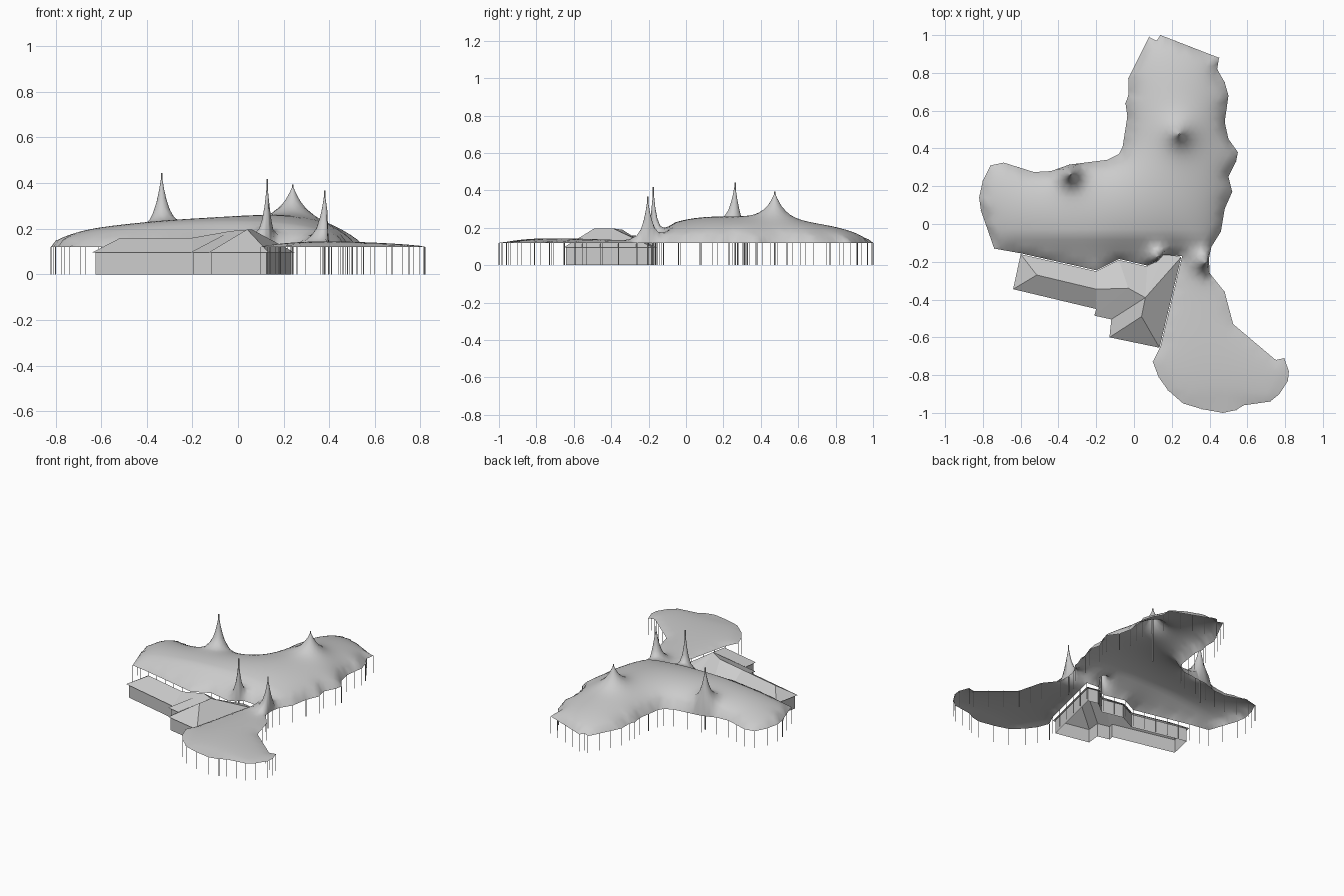
import bpy, bmesh, math
from mathutils import Vector
from mathutils.geometry import delaunay_2d_cdt

if "Cube" in bpy.data.objects:
    bpy.data.objects.remove(bpy.data.objects["Cube"])

EDGE_Z = 0.12

# Plan outline of the fabric canopy
OUTLINE = [Vector(p) for p in [
    (.08, .99), (.12, .97), (.14, 1), (.45, .88), (.44, .82), (.48, .75), (.50, .68),
    (.48, .54), (.50, .45), (.55, .38), (.54, .33), (.50, .25), (.52, .17), (.48, .08),
    (.46, -.04), (.41, -.12), (.397, -.18), (.40, -.26), (.48, -.36), (.525, -.53),
    (.75, -.72), (.795, -.71), (.82, -.78), (.815, -.83), (.77, -.90), (.72, -.94),
    (.58, -.96), (.54, -.985), (.47, -1), (.36, -.98), (.26, -.95), (.18, -.88),
    (.13, -.81), (.10, -.73), (.14, -.65), (.255, -.17), (.16, -.163), (.12, -.20),
    (.07, -.22), (-.08, -.185), (-.2, -.245), (-.6, -.155), (-.74, -.13), (-.81, .07),
    (-.82, .14), (-.80, .23), (-.76, .31), (-.69, .325), (-.53, .275), (-.44, .28),
    (-.34, .315), (-.14, .34), (-.08, .37), (-.06, .41), (-.035, .57), (-.045, .64),
    (-.03, .68), (-.03, .77)]]

# Peaks: x, y, top height, spread
PEAKS = [(-.335, .262, .44, .035), (.24, .475, .39, .055),
         (.128, -.175, .415, .02), (.38, -.205, .365, .028)]


def make_object(name, bm):
    mesh = bpy.data.meshes.new(name)
    bm.to_mesh(mesh)
    bm.free()
    ob = bpy.data.objects.new(name, mesh)
    bpy.context.collection.objects.link(ob)
    return ob


def subdivide(loop, step):
    out = []
    for a, b in zip(loop, loop[1:] + loop[:1]):
        n = max(1, round((b - a).length / step))
        out += [a.lerp(b, i / n) for i in range(n)]
    return out


def usable(p, loop, margin):
    inside = False
    for a, b in zip(loop, loop[1:] + loop[:1]):
        if (a.y > p.y) != (b.y > p.y) and p.x < a.x + (p.y - a.y) * (b.x - a.x) / (b.y - a.y):
            inside = not inside
        d = b - a
        t = min(1, max(0, (p - a).dot(d) / d.length_squared))
        if (a + d * t - p).length < margin:
            return False
    return inside


# Canopy: triangulated plan with staggered grid and rings around each peak
border = subdivide(OUTLINE, .03)
points = []
for px, py, top, w in PEAKS:
    points.append(Vector((px, py)))
    for k, r in enumerate((.005, .012, .022, .038, .06)):
        for i in range(12):
            a = math.tau * (i + k % 2 / 2) / 12
            q = Vector((px + r * math.cos(a), py + r * math.sin(a)))
            if usable(q, OUTLINE, .005):
                points.append(q)
STEP = .032
for j in range(-33, 40):
    for i in range(-28, 28):
        q = Vector(((i + j % 2 / 2) * STEP, j * STEP * .87))
        if all((q - Vector(p[:2])).length > .075 for p in PEAKS) and usable(q, OUTLINE, .014):
            points.append(q)
n = len(border)
verts, _, tris, *_ = delaunay_2d_cdt(border + points, [], [list(range(n))], 1, 1e-5)

bm = bmesh.new()
bv = [bm.verts.new((v.x, v.y, 0)) for v in verts]
for t in tris:
    bm.faces.new([bv[i] for i in t])
bmesh.ops.delete(bm, geom=[v for v in bm.verts if not v.link_faces], context='VERTS')
bm.verts.index_update()
bm.verts.ensure_lookup_table()

# Relax into an inflated membrane held at its border
u = [0.0] * len(bm.verts)
links = []
for v in bm.verts:
    if not v.is_boundary:
        ns = [e.other_vert(v).index for e in v.link_edges]
        load = sum(e.calc_length() ** 2 for e in v.link_edges) / len(ns) / 4
        links.append((v.index, ns, load))
for _ in range(220):
    for i, ns, load in links:
        u[i] += 1.5 * (sum(u[k] for k in ns) / len(ns) + load - u[i])
umax = max(u)


def base_height(v):
    t = min(1, max(0, (v.co.y + .28) / .22))
    return EDGE_Z + (.04 + .10 * t) * max(0, u[v.index] / umax) ** .6


base = [base_height(v) for v in bm.verts]
rise = []
for px, py, top, w in PEAKS:
    near = min(bm.verts, key=lambda v: (v.co.x - px) ** 2 + (v.co.y - py) ** 2)
    rise.append(top - base[near.index])
for v in bm.verts:
    v.co.z = base[v.index]
    if not v.is_boundary:
        for (px, py, top, w), h in zip(PEAKS, rise):
            v.co.z += h * math.exp(-math.hypot(v.co.x - px, v.co.y - py) / w)
for f in bm.faces:
    f.smooth = True
bmesh.ops.recalc_face_normals(bm, faces=bm.faces)
make_object("canopy", bm)


# Edge poles and central masts
def add_pole(bm, x, y, top, r):
    res = bmesh.ops.create_cone(bm, cap_ends=True, segments=6, radius1=r, radius2=r, depth=top)
    bmesh.ops.translate(bm, verts=res["verts"], vec=(x, y, top / 2))


bm = bmesh.new()
for p in subdivide(OUTLINE, .09):
    add_pole(bm, p.x, p.y, EDGE_Z, .0018)
make_object("edge_poles", bm)
bm = bmesh.new()
for px, py, top, w in PEAKS:
    add_pole(bm, px, py, top + .003, .004)
make_object("masts", bm)

# House roof: named corners, eaves at E
E = .095
R = dict(
    a=(-.6, -.16, E), b=(-.64, -.345, E), c=(-.515, -.27, .16), d=(-.2, -.45, E),
    p=(-.21, -.485, E), s=(-.12, -.505, E), f=(-.13, -.6, E), g=(.135, -.655, E),
    h=(.25, -.175, E), i=(.16, -.155, E), j=(.07, -.225, E), k=(-.08, -.19, E),
    l=(-.2, -.25, E), n=(-.2, -.345, .16), m=(-.03, -.34, .19), q=(.04, -.49, .197),
    r=(.06, -.39, .197))
bm = bmesh.new()
rv = {key: bm.verts.new(co) for key, co in R.items()}
for face in "abc bdnc acnl lnm lmk kmrj jri irh hrqg gqf fqrs psrm dpmn".split():
    bm.faces.new([rv[ch] for ch in face])
bmesh.ops.recalc_face_normals(bm, faces=bm.faces)
make_object("house_roof", bm)

# House walls, set in under the eaves
loop = [Vector(R[ch][:2]) for ch in "abdpsfghijkl"]
inset = []
for i, p in enumerate(loop):
    d1 = (p - loop[i - 1]).normalized()
    d2 = (loop[(i + 1) % len(loop)] - p).normalized()
    n1, n2 = Vector((-d1.y, d1.x)), Vector((-d2.y, d2.x))
    inset.append(p + (n1 + n2) * (.012 / max(.4, 1 + n1.dot(n2))))
bm = bmesh.new()
low = [bm.verts.new((p.x, p.y, 0)) for p in inset]
high = [bm.verts.new((p.x, p.y, E)) for p in inset]
for i in range(len(low)):
    k = (i + 1) % len(low)
    bm.faces.new((low[i], low[k], high[k], high[i]))
make_object("house_walls", bm)
